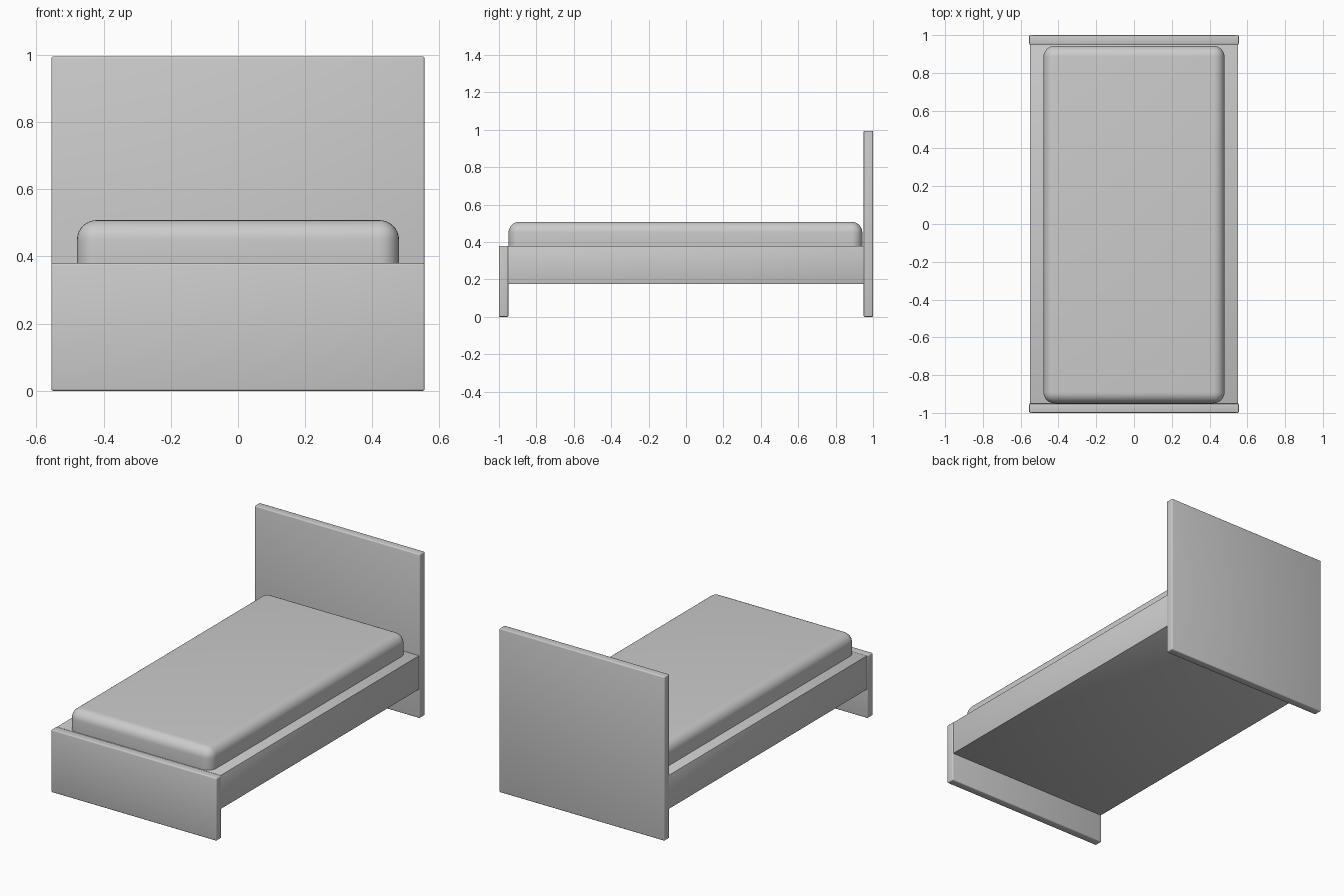
import bpy

if "Cube" in bpy.data.objects:
    bpy.data.objects.remove(bpy.data.objects["Cube"])


def box(name, x, y, z, bevel=0.0, segments=3):
    """Rounded box from (min, max) ranges."""
    bpy.ops.mesh.primitive_cube_add(size=1)
    ob = bpy.context.object
    ob.name = name
    for v in ob.data.vertices:
        v.co = [r[0] + (c + 0.5) * (r[1] - r[0]) for c, r in zip(v.co, (x, y, z))]
    if bevel:
        mod = ob.modifiers.new("rounding", "BEVEL")
        mod.width = bevel
        mod.segments = segments
        bpy.ops.object.modifier_apply(modifier=mod.name)
        bpy.ops.object.shade_smooth_by_angle()
    return ob


# Upright end panels
box("headboard", (-0.555, 0.555), (0.95, 1.0), (0, 0.995), 0.006)
box("footboard", (-0.555, 0.555), (-1.0, -0.95), (0, 0.38), 0.006)

# Solid platform between the panels
box("bed_base", (-0.551, 0.551), (-0.952, 0.952), (0.175, 0.38), 0.002, 2)

# Soft mattress, slightly sunk into the base
box("mattress", (-0.479, 0.479), (-0.949, 0.943), (0.31, 0.508), 0.058, 8)
